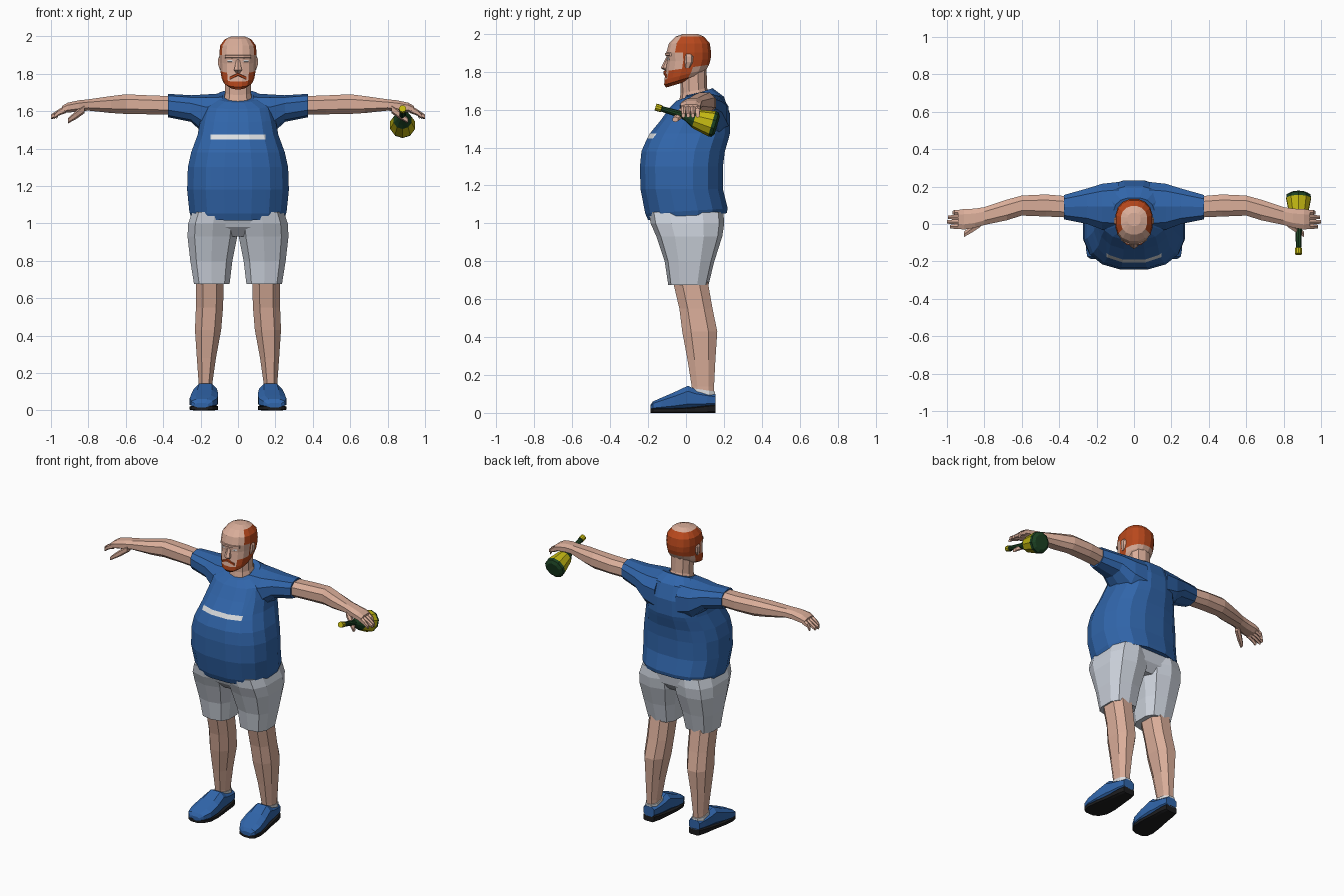
import bpy, bmesh, math
from mathutils import Vector, Matrix


def material(name, rgb):
    m = bpy.data.materials.new(name)
    m.diffuse_color = (*rgb, 1)
    return m


BLUE = material("shirt blue", (0.03, 0.13, 0.40))
SKIN = material("skin", (0.70, 0.42, 0.32))
GREY = material("shorts grey", (0.60, 0.64, 0.71))
HAIR = material("ginger hair", (0.48, 0.065, 0.012))
BLACK = material("sole black", (0.012, 0.012, 0.013))
WHITE = material("white", (0.72, 0.74, 0.76))
GREEN = material("bottle green", (0.012, 0.055, 0.017))
YELLOW = material("label yellow", (0.55, 0.48, 0.006))


def ring(axis, pos, a0, a1, b0, b1, n=8, e=0.8, slope=0.0):
    """Rounded section across an axis; slope shifts it along the axis with b."""
    pts = []
    for i in range(n):
        t = math.tau * (i + 0.5) / n
        c, s = math.cos(t), math.sin(t)
        u = math.copysign(abs(c) ** e, c)
        v = math.copysign(abs(s) ** e, s)
        # scale so the outermost points touch the given limits
        k = math.cos(math.pi / n) ** e
        a = (a0 + a1) / 2 + (a1 - a0) / 2 * u / k
        b = (b0 + b1) / 2 + (b1 - b0) / 2 * v / k
        p = pos + slope * (b - (b0 + b1) / 2)
        pts.append({'x': (p, a, b), 'y': (a, p, b), 'z': (a, b, p)}[axis])
    return pts


def loft(name, rings, mats, rule=None, side=1, cuts=(), matrix=None):
    """Skin a list of sections into a capped solid; rule picks a material by face."""
    bm = bmesh.new()
    loops = [[bm.verts.new((x * side, y, z)) for x, y, z in r] for r in rings]
    n = len(loops[0])
    for lo, hi in zip(loops, loops[1:]):
        for i in range(n):
            j = (i + 1) % n
            bm.faces.new((lo[i], lo[j], hi[j], hi[i]))
    bm.faces.new(loops[0])
    bm.faces.new(loops[-1])
    for x in cuts:
        bmesh.ops.bisect_plane(bm, geom=bm.verts[:] + bm.edges[:] + bm.faces[:],
                               plane_co=(x, 0, 0), plane_no=(1, 0, 0))
    bmesh.ops.recalc_face_normals(bm, faces=bm.faces[:])
    if rule:
        for f in bm.faces:
            f.material_index = rule(f.calc_center_median())
    if matrix:
        bm.transform(matrix)
    me = bpy.data.meshes.new(name)
    bm.to_mesh(me)
    bm.free()
    for m in mats:
        me.materials.append(m)
    ob = bpy.data.objects.new(name, me)
    bpy.context.collection.objects.link(ob)
    return ob


# Shirt body: z, half width, front, back, slope; chest band is painted
shirt = [(1.035, .25, -.20, .215, .09), (1.065, .26, -.215, .22, .06),
         (1.18, .272, -.24, .195, 0), (1.30, .268, -.243, .195, 0),
         (1.38, .25, -.235, .205, 0), (1.448, .225, -.205, .225, 0),
         (1.475, .215, -.19, .232, 0), (1.56, .20, -.135, .232, .1),
         (1.64, .18, -.085, .20, .2), (1.68, .11, -.05, .14, .35)]
loft("shirt", [ring('z', z, -w, w, f, b, 16, .8, s) for z, w, f, b, s in shirt],
     [BLUE, WHITE],
     lambda c: int(1.448 < c.z < 1.475 and abs(c.x) < .147 and c.y < 0),
     cuts=(-.147, .147))

# Hips join the two legs of the shorts
loft("shorts_hips", [ring('z', .93, -.17, .17, -.11, .14, 12, .7),
                     ring('z', .98, -.24, .24, -.16, .18, 12, .7),
                     ring('z', 1.06, -.24, .24, -.19, .19, 12, .7)], [GREY])

# Neck
loft("neck", [ring('z', z, -w, w, f, b, 10, .9, .2) for z, w, f, b in
              [(1.62, .085, -.04, .14), (1.70, .068, -.025, .108),
               (1.82, .07, -.03, .105)]], [SKIN])


# Head with beard and a band of hair around a bare crown
def head_rule(c):
    beard = c.y < .01 and c.z < 1.775 + (c.y + .1) * .85
    hair = c.y > -.035 and 1.83 < c.z < 1.975
    return int(beard or hair)


head = [(1.735, .045, -.105, .02, .3), (1.76, .078, -.115, .085, .3),
        (1.785, .088, -.114, .108, .25), (1.82, .094, -.106, .122, .15),
        (1.86, .097, -.10, .13, .05), (1.90, .10, -.104, .133, 0),
        (1.95, .096, -.09, .125, 0), (1.985, .07, -.055, .095, 0),
        (2.0, .035, -.01, .06, 0)]
loft("head", [ring('z', z, -w, w, f, b, 16, .85, s) for z, w, f, b, s in head],
     [SKIN, HAIR], head_rule)
loft("nose", [ring('z', z, -w, w, f, -.08, 6, .9) for z, w, f in
              [(1.807, .014, -.112), (1.82, .021, -.13), (1.875, .009, -.104)]], [SKIN])
loft("brow", [ring('x', x, y, y + .03, 1.882, 1.902, 6) for x, y in
              [(-.07, -.088), (-.03, -.11), (.03, -.11), (.07, -.088)]], [SKIN])
loft("moustache", [ring('x', x, y, -.08, z - .009, z + .009, 6) for x, y, z in
                   [(-.045, -.108, 1.775), (0, -.12, 1.797), (.045, -.108, 1.775)]],
     [HAIR])

# Bottle section: distance from the base, radius
bottle = [(0, .045), (.012, .064), (.03, .066), (.125, .048), (.15, .034),
          (.185, .018), (.305, .014), (.308, .018), (.34, .018)]
axis = Vector((0, -.32, .095)).to_track_quat('Z', 'Y').to_matrix().to_4x4()
loft("bottle", [ring('z', t, -r, r, -r, r, 10, 1) for t, r in bottle],
     [GREEN, YELLOW], lambda c: int(.03 < c.z < .125 or c.z > .307),
     matrix=Matrix.Translation((.88, .165, 1.517)) @ axis)

for side, tag in ((1, "left"), (-1, "right")):
    # Sleeve and arm: x, front, back, bottom, top
    sleeve = [(.08, -.04, .225, 1.44, 1.69), (.17, -.03, .215, 1.47, 1.685),
              (.25, .0, .19, 1.545, 1.682), (.375, .025, .155, 1.57, 1.69)]
    loft(tag + "_sleeve", [ring('x', *s, n=10) for s in sleeve], [BLUE], side=side)
    arm = [(.35, .035, .148, 1.58, 1.68), (.47, .04, .158, 1.583, 1.684),
           (.60, .045, .152, 1.585, 1.69), (.68, .02, .13, 1.59, 1.68),
           (.80, -.005, .09, 1.603, 1.663), (.85, -.02, .082, 1.598, 1.658),
           (.91, -.03, .08, 1.592, 1.645), (.94, -.025, .075, 1.59, 1.628)]
    loft(tag + "_arm", [ring('x', *s) for s in arm], [SKIN], side=side)

    # Fingers and thumb
    for i, tip in enumerate((.985, 1.0, .995, .97)):
        y = -.026 + i * .025
        loft(f"{tag}_finger_{i + 1}",
             [ring('x', .92, y, y + .026, 1.592, 1.63, 6),
              ring('x', .96, y, y + .025, 1.577, 1.607, 6),
              ring('x', tip, y + .003, y + .021, 1.558, 1.58, 6)], [SKIN], side=side)
    loft(tag + "_thumb", [ring('x', .82, -.015, .03, 1.592, 1.635, 6),
                          ring('x', .865, -.045, -.005, 1.56, 1.60, 6),
                          ring('x', .91, -.07, -.042, 1.535, 1.56, 6)], [SKIN], side=side)

    # Shorts leg and bare leg: z, inner, outer, front, back
    shorts = [(.675, .045, .235, -.09, .115), (.80, .03, .255, -.108, .145),
              (.93, .004, .27, -.15, .185), (1.0, .0, .266, -.18, .195),
              (1.06, .0, .245, -.19, .19)]
    loft(tag + "_shorts_leg", [ring('z', *s, n=10, e=.7) for s in shorts],
         [GREY], side=side)
    leg = [(.08, .14, .21, .035, .145), (.14, .138, .21, .03, .148),
           (.28, .118, .22, .008, .155), (.43, .09, .23, -.02, .165),
           (.55, .08, .225, -.035, .14), (.72, .075, .225, -.075, .11)]
    loft(tag + "_leg", [ring('z', *s) for s in leg], [SKIN], side=side)
    loft(tag + "_sock", [ring('z', z, .133, .215, .024, .154, slope=-.15)
                         for z in (.09, .122)], [WHITE], side=side)

    # Shoe and sole: y, inner, outer, bottom, top
    shoe = [(.155, .13, .21, .035, .10), (.11, .12, .222, .03, .11),
            (.05, .116, .23, .022, .125), (.01, .112, .236, .018, .143),
            (-.06, .106, .25, .015, .11), (-.13, .11, .258, .015, .08),
            (-.175, .135, .25, .015, .06), (-.188, .16, .23, .015, .04)]
    loft(tag + "_shoe", [ring('y', *s, e=.7) for s in shoe], [BLUE], side=side)
    loft(tag + "_sole", [ring('y', y, a, b, 0, max(.02, z + .01), 8, .4)
                         for y, a, b, z, _ in shoe], [BLACK], side=side)

    # Ear and eye
    loft(tag + "_ear", [ring('z', z, .085, x, -.005, b, 6) for z, x, b in
                        [(1.82, .097, .02), (1.85, .107, .035), (1.88, .107, .038),
                         (1.893, .099, .03)]], [SKIN], side=side)
    loft(tag + "_eye", [ring('x', x, y, y + .009, 1.862, 1.876, 6) for x, y in
                        [(.025, -.101), (.055, -.09)]], [WHITE], side=side)
